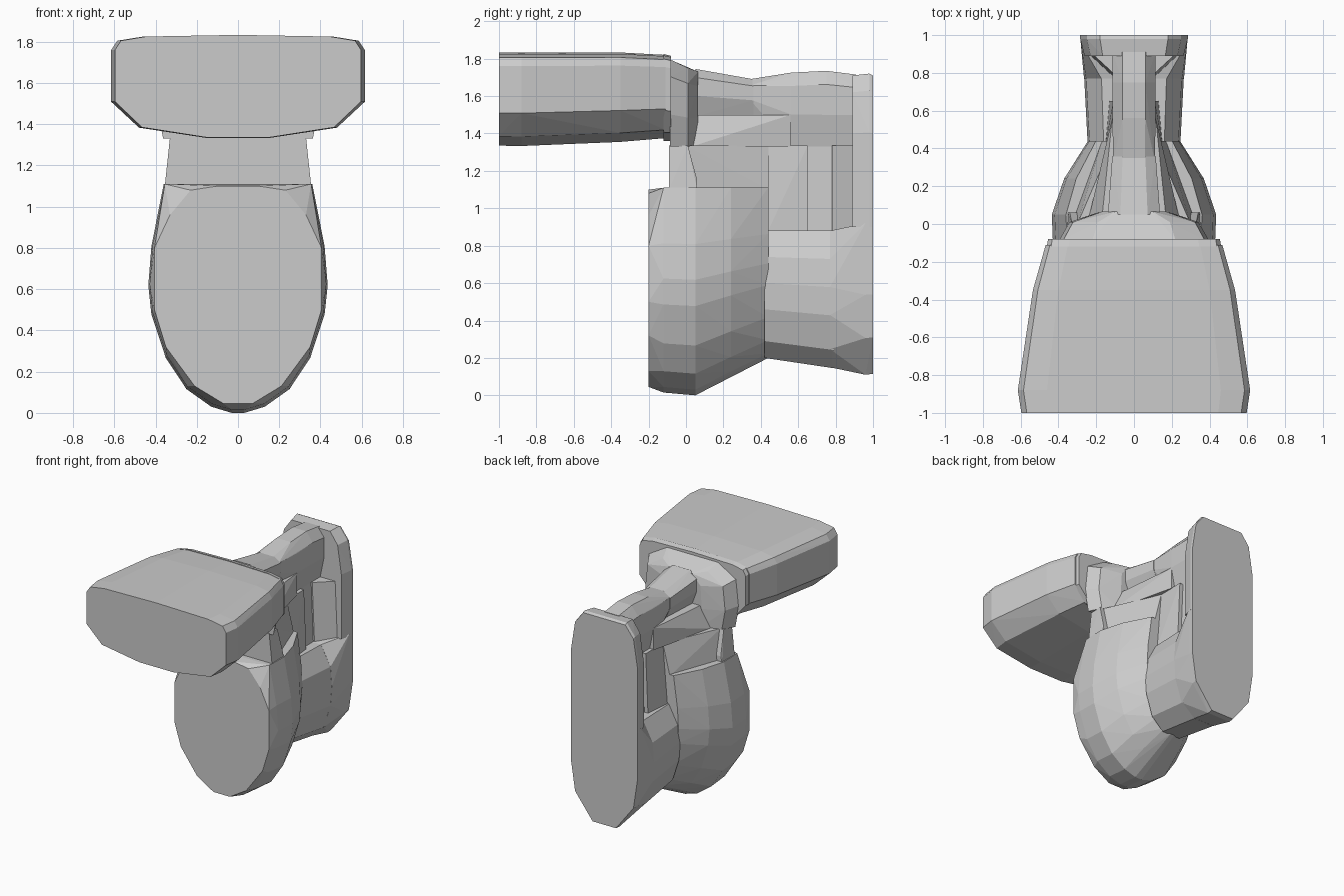
import bpy
import bmesh

default_cube = bpy.data.objects.get("Cube")
if default_cube:
    bpy.data.objects.remove(default_cube, do_unlink=True)

# One plain ceramic colour
ceramic = bpy.data.materials.new("grey ceramic")
ceramic.use_nodes = True
grey = (0.6, 0.6, 0.6, 1)
ceramic.diffuse_color = grey
ceramic.node_tree.nodes["Principled BSDF"].inputs["Base Color"].default_value = grey


def section(y, half_profile, width=1, bottom=None, top=None):
    """Symmetric slice at depth y, optionally refitted between bottom and top."""
    heights = [z for x, z in half_profile]
    low, high = min(heights), max(heights)
    bottom = low if bottom is None else bottom
    top = high if top is None else top
    scale = (top - bottom) / (high - low)
    return [(side * x * width, y, bottom + (z - low) * scale)
            for x, z in half_profile for side in (-1, 1)]


def box_section(y, half_width, bottom, top, top_half_width=None):
    """Four-cornered slice, optionally narrower or wider at the top."""
    upper = half_width if top_half_width is None else top_half_width
    return section(y, [(half_width, bottom), (upper, top)])


def faceted_shell(name, *sections):
    """Wrap slices in a flat-shaded convex shell."""
    mesh = bpy.data.meshes.new(name)
    bm = bmesh.new()
    for points in sections:
        for point in points:
            bm.verts.new(point)
    bmesh.ops.remove_doubles(bm, verts=bm.verts, dist=0.001)
    bmesh.ops.convex_hull(bm, input=bm.verts)
    loose = [v for v in bm.verts if not v.link_faces]
    bmesh.ops.delete(bm, geom=loose, context="VERTS")
    bmesh.ops.dissolve_limit(bm, angle_limit=0.02, verts=bm.verts, edges=bm.edges)
    bmesh.ops.recalc_face_normals(bm, faces=bm.faces)
    bm.to_mesh(mesh)
    bm.free()
    mesh.materials.append(ceramic)
    shell = bpy.data.objects.new(name, mesh)
    bpy.context.collection.objects.link(shell)


# Tapered water tank with chamfered lower corners
tank_profile = [(0.15, 1.335), (0.48, 1.385), (0.615, 1.51),
                (0.615, 1.76), (0.585, 1.805), (0.46, 1.825), (0, 1.833)]
faceted_shell("water_tank",
              section(-1, tank_profile, 0.97),
              section(-0.88, tank_profile, bottom=1.333),
              section(-0.35, tank_profile, 0.87, 1.355),
              section(-0.11, tank_profile, 0.76, 1.375, 1.82))
faceted_shell("tank_rim",
              section(-0.12, tank_profile, 0.75, 1.36, 1.825),
              section(-0.08, tank_profile, 0.74, 1.36, 1.815))

# Bowl with a flat mouth, deep belly and narrow rear
bowl_profile = [(0.03, 0.005), (0.13, 0.035), (0.25, 0.12), (0.35, 0.27),
                (0.42, 0.48), (0.435, 0.62), (0.42, 0.81), (0.36, 1.11)]
mouth_profile = [(0.07, 0.045), (0.21, 0.13), (0.35, 0.32), (0.405, 0.5),
                 (0.405, 0.8), (0.33, 0.96), (0.23, 1.08), (0.1, 1.1)]
faceted_shell("bowl",
              section(-0.2, mouth_profile),
              section(-0.12, bowl_profile, 0.985, 0.015),
              section(0.05, bowl_profile, bottom=0),
              section(0.24, bowl_profile, 0.85, 0.1),
              section(0.44, bowl_profile, 0.56, 0.2))

# Neck between bowl and tank, its rear face fanning in towards the spine
faceted_shell("lower_neck",
              box_section(-0.09, 0.355, 1.1, 1.335, 0.33),
              box_section(0.01, 0.35, 1.1, 1.335, 0.33),
              box_section(0.06, 0.35, 1.1, 1.15, 0.34))
faceted_shell("neck_rear",
              box_section(0, 0.33, 1.1, 1.335, 0.3),
              box_section(0.2, 0.24, 1.1, 1.335, 0.14),
              box_section(0.44, 0.17, 1.1, 1.335, 0.11))
neck_profile = [(0.33, 1.33), (0.36, 1.5), (0.34, 1.7), (0.2, 1.79)]
faceted_shell("upper_neck",
              section(-0.085, neck_profile, 1.1, top=1.795),
              section(0.01, neck_profile, 0.95, top=1.75),
              section(0.065, neck_profile, 0.5, top=1.73))

# Arched spine running to the back plate, tapered on its underside
spine_profile = [(0.08, 1.33), (0.115, 1.5), (0.115, 1.65), (0.06, 1.72)]
faceted_shell("spine_front",
              section(0.05, spine_profile, 1.2, 1.49, 1.745),
              section(0.2, spine_profile, 0.95, 1.49, 1.715),
              section(0.36, spine_profile, 1, 1.49, 1.69))
faceted_shell("spine_rear",
              section(0.34, spine_profile, 0.95, 1.5, 1.69),
              section(0.56, spine_profile, top=1.725),
              section(0.75, spine_profile, top=1.735),
              section(0.91, spine_profile, top=1.715))
faceted_shell("spine_web",
              box_section(0.03, 0.24, 1.33, 1.5, 0.17),
              box_section(0.25, 0.125, 1.33, 1.5),
              box_section(0.56, 0.115, 1.33, 1.5))

# Column above the pedestal, with a waist and a flared gusset
faceted_shell("column_front",
              box_section(0.43, 0.15, 0.86, 1.335, 0.11),
              box_section(0.65, 0.13, 0.86, 1.335, 0.11))
faceted_shell("column_waist",
              box_section(0.64, 0.1, 0.86, 1.335, 0.08),
              box_section(0.92, 0.1, 0.86, 1.335, 0.08))
faceted_shell("column_gusset",
              box_section(0.78, 0.11, 0.86, 1.335, 0.09),
              box_section(0.9, 0.24, 0.86, 1.335, 0.22))

# Pedestal and its flat floor plate
pedestal_profile = [(0.08, 0.2), (0.18, 0.29), (0.235, 0.46), (0.245, 0.6),
                    (0.235, 0.74), (0.16, 0.88)]
faceted_shell("pedestal",
              section(0.42, pedestal_profile),
              section(0.79, pedestal_profile, 1.08, 0.145, 0.88))
flare_profile = [(0.1, 0.115), (0.25, 0.31), (0.285, 0.54), (0.285, 0.92)]
faceted_shell("pedestal_flare",
              section(0.77, pedestal_profile, 1.08, 0.15, 0.88),
              section(0.96, flare_profile, 0.99, 0.11),
              section(1, flare_profile))
plate_profile = [(0.285, 0.9), (0.285, 1.4), (0.25, 1.62), (0.18, 1.71)]
faceted_shell("floor_plate",
              section(0.89, plate_profile, 0.92),
              section(0.98, plate_profile, top=1.72),
              section(1, plate_profile))
